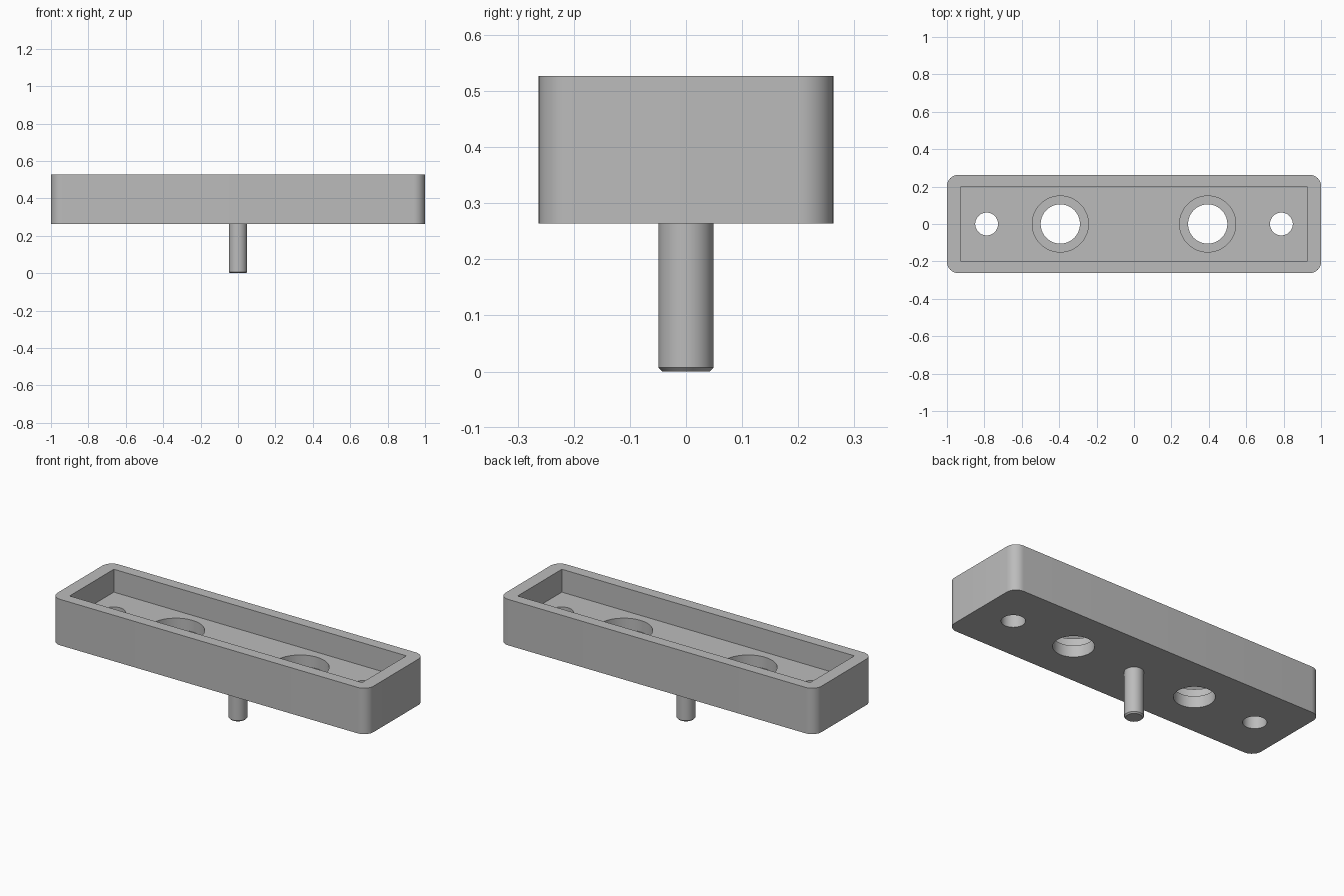
import bpy
import bmesh
import math
from mathutils import Matrix

cube = bpy.data.objects.get("Cube")
if cube:
    bpy.data.objects.remove(cube, do_unlink=True)

BOTTOM, TOP = 0.264, 0.527      # tray height range
FLOOR = 0.396                   # inside floor of the tray
STEP = 0.33                     # bottom of the counterbores

grey = bpy.data.materials.new("plain grey")
grey.use_nodes = True
colour = (0.5, 0.5, 0.5, 1)
grey.diffuse_color = colour
grey.node_tree.nodes["Principled BSDF"].inputs["Base Color"].default_value = colour


def make_object(name, bm):
    mesh = bpy.data.meshes.new(name)
    bm.to_mesh(mesh)
    bm.free()
    mesh.materials.append(grey)
    obj = bpy.data.objects.new(name, mesh)
    bpy.context.collection.objects.link(obj)
    return obj


def box(name, half_x, half_y, z0, z1, corner=0):
    bm = bmesh.new()
    place = Matrix.Translation((0, 0, (z0 + z1) / 2)) @ Matrix.Diagonal(
        (2 * half_x, 2 * half_y, z1 - z0, 1))
    bmesh.ops.create_cube(bm, size=1, matrix=place)
    if corner:
        upright = [e for e in bm.edges
                   if abs(e.verts[0].co.z - e.verts[1].co.z) > 0.01]
        bmesh.ops.bevel(bm, geom=upright, offset=corner, segments=10,
                        profile=0.5, affect='EDGES')
    return make_object(name, bm)


def cylinder(name, x, radius, z0, z1, chamfer=0):
    bm = bmesh.new()
    bmesh.ops.create_cone(bm, cap_ends=True, segments=64, radius1=radius,
                          radius2=radius, depth=z1 - z0,
                          matrix=Matrix.Translation((x, 0, (z0 + z1) / 2)))
    if chamfer:
        rim = [e for e in bm.edges if all(v.co.z < z0 + 0.001 for v in e.verts)]
        bmesh.ops.bevel(bm, geom=rim, offset=chamfer, segments=1, affect='EDGES')
    return make_object(name, bm)


def select_only(obj):
    bpy.ops.object.select_all(action='DESELECT')
    obj.select_set(True)
    bpy.context.view_layer.objects.active = obj


def cut(target, cutter):
    cutter.hide_render = True
    mod = target.modifiers.new("cut", 'BOOLEAN')
    mod.operation = 'DIFFERENCE'
    mod.solver = 'EXACT'
    mod.object = cutter
    select_only(target)
    bpy.ops.object.modifier_apply(modifier=mod.name)
    bpy.data.objects.remove(cutter, do_unlink=True)


# Tray with rounded upright corners and a sharp-cornered recess
tray = box("tray", 1, 0.2625, BOTTOM, TOP, corner=0.06)
cut(tray, box("recess_cutter", 0.926, 0.2, FLOOR, TOP + 0.1))

# Counterbored large holes and plain small holes, mirrored left and right
for side in (-1, 1):
    cut(tray, cylinder("counterbore_cutter", side * 0.394, 0.15, STEP, TOP))
    cut(tray, cylinder("large_hole_cutter", side * 0.394, 0.105, 0.1, TOP))
    cut(tray, cylinder("small_hole_cutter", side * 0.788, 0.061, 0.1, TOP))

# Locating peg below the tray with a chamfered tip
peg = cylinder("peg", 0, 0.049, 0, BOTTOM + 0.01, chamfer=0.007)

for part in (tray, peg):
    select_only(part)
    bpy.ops.object.shade_smooth_by_angle(angle=math.radians(30))
